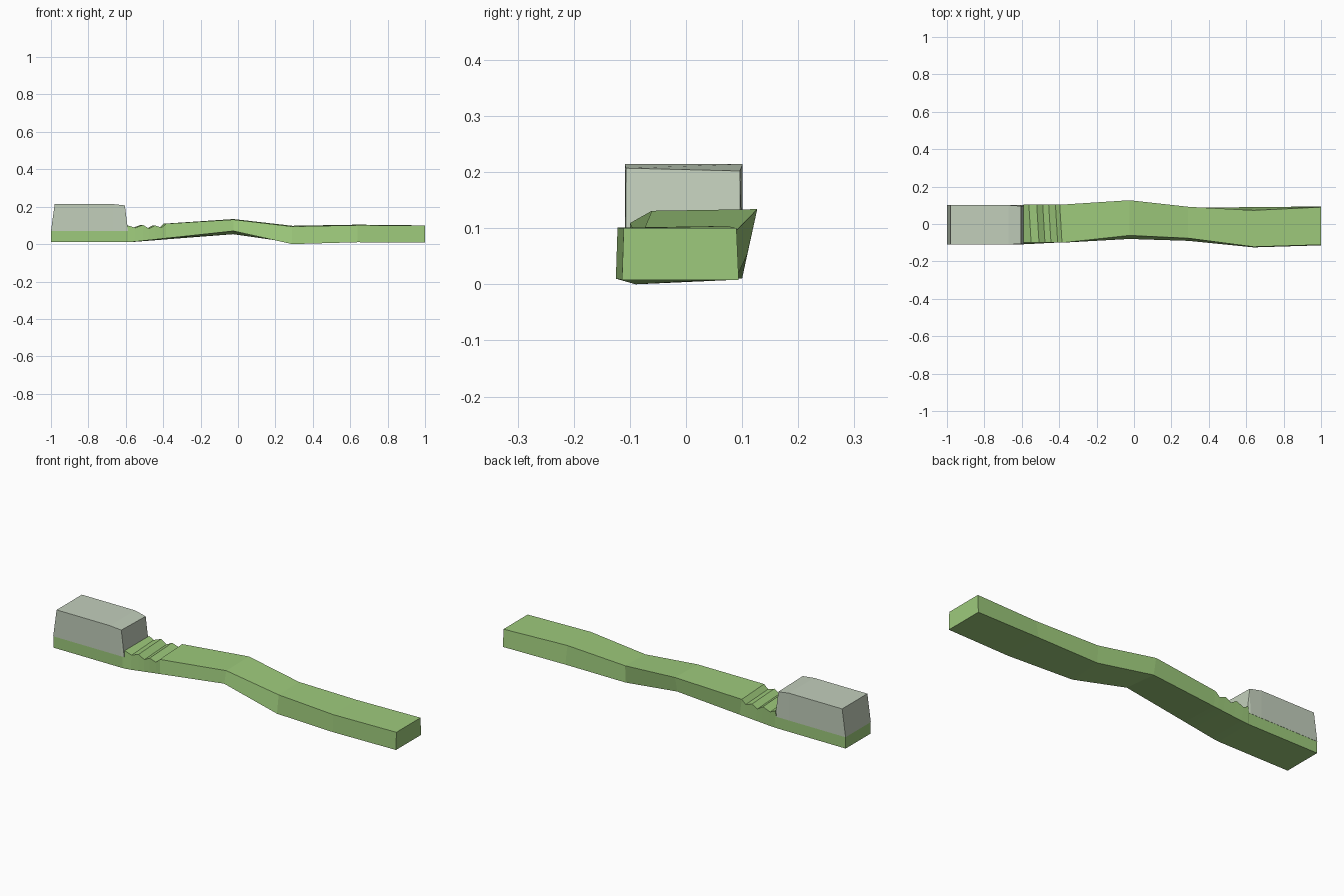
import bpy, bmesh

if "Cube" in bpy.data.objects:
    bpy.data.objects.remove(bpy.data.objects["Cube"])


def material(name, color):
    m = bpy.data.materials.new(name)
    m.diffuse_color = color
    m.use_nodes = True
    m.node_tree.nodes["Principled BSDF"].inputs["Base Color"].default_value = m.diffuse_color
    return m


def loft(name, sections, mat):
    """Skin four-cornered sections along x and cap both ends."""
    bm = bmesh.new()
    rings = [[bm.verts.new(p) for p in s] for s in sections]
    for a, b in zip(rings, rings[1:]):
        for i in range(4):
            j = (i + 1) % 4
            bm.faces.new((a[i], a[j], b[j], b[i]))
    bm.faces.new(rings[0])
    bm.faces.new(rings[-1])
    bmesh.ops.recalc_face_normals(bm, faces=bm.faces[:])
    me = bpy.data.meshes.new(name)
    bm.to_mesh(me)
    bm.free()
    me.materials.append(mat)
    ob = bpy.data.objects.new(name, me)
    bpy.context.collection.objects.link(ob)
    return ob


def section(x, top, bottom, slant=0.0):
    """top and bottom: front y, back y, front z, back z."""
    return [(x, bottom[0], bottom[2]), (x, bottom[1], bottom[3]),
            (x - slant, top[1], top[3]), (x, top[0], top[2])]


def lerp(a, b, t):
    return [p + (q - p) * t for p, q in zip(a, b)]


green = material("green_plastic", (0.34, 0.59, 0.2, 1))
pale = material("pale_bristle", (0.54, 0.62, 0.5, 1))

# Handle: flat head under the bristles
head_bottom = (-0.108, 0.1, 0.01, 0.01)
bend_bottom = (-0.08, 0.109, 0.07, 0.053)
sections = [section(x, (-0.108, 0.1, 0.07, 0.07), head_bottom) for x in (-1, -0.597)]

# Slanted grip grooves behind the head
grooves = [(-0.59, 0.1), (-0.55, 0.087), (-0.508, 0.103), (-0.476, 0.083),
           (-0.444, 0.1), (-0.408, 0.088), (-0.385, 0.109)]
for x, z in grooves:
    t = max(0, (x + 0.58) / 0.55)
    sections.append(section(x, (-0.1, 0.103, z, z),
                            lerp(head_bottom, bend_bottom, t), 0.012 if t else 0))

# Twisted, bent shaft
sections += [
    section(-0.025, (-0.061, 0.127, 0.131, 0.134), bend_bottom),
    section(0.29, (-0.076, 0.092, 0.094, 0.098), (-0.09, 0.088, 0.0, 0.008)),
    section(0.64, (-0.122, 0.073, 0.101, 0.104), (-0.125, 0.09, 0.01, 0.01)),
    section(1.0, (-0.111, 0.09, 0.1, 0.1), (-0.114, 0.094, 0.008, 0.008)),
]
loft("handle", sections, green)

# Bristle block: tapered at the ends, with a small drop at the inner top edge
flat = lambda z: (-0.109, 0.101, z, z)
loft("bristles", [
    section(-1.0, flat(0.0705), flat(0.07)),
    section(-0.98, flat(0.214), flat(0.07)),
    section(-0.67, flat(0.214), flat(0.07)),
    section(-0.605, (-0.107, 0.096, 0.207, 0.202), flat(0.07)),
    section(-0.588, (-0.107, 0.096, 0.072, 0.072), flat(0.07)),
], pale)
